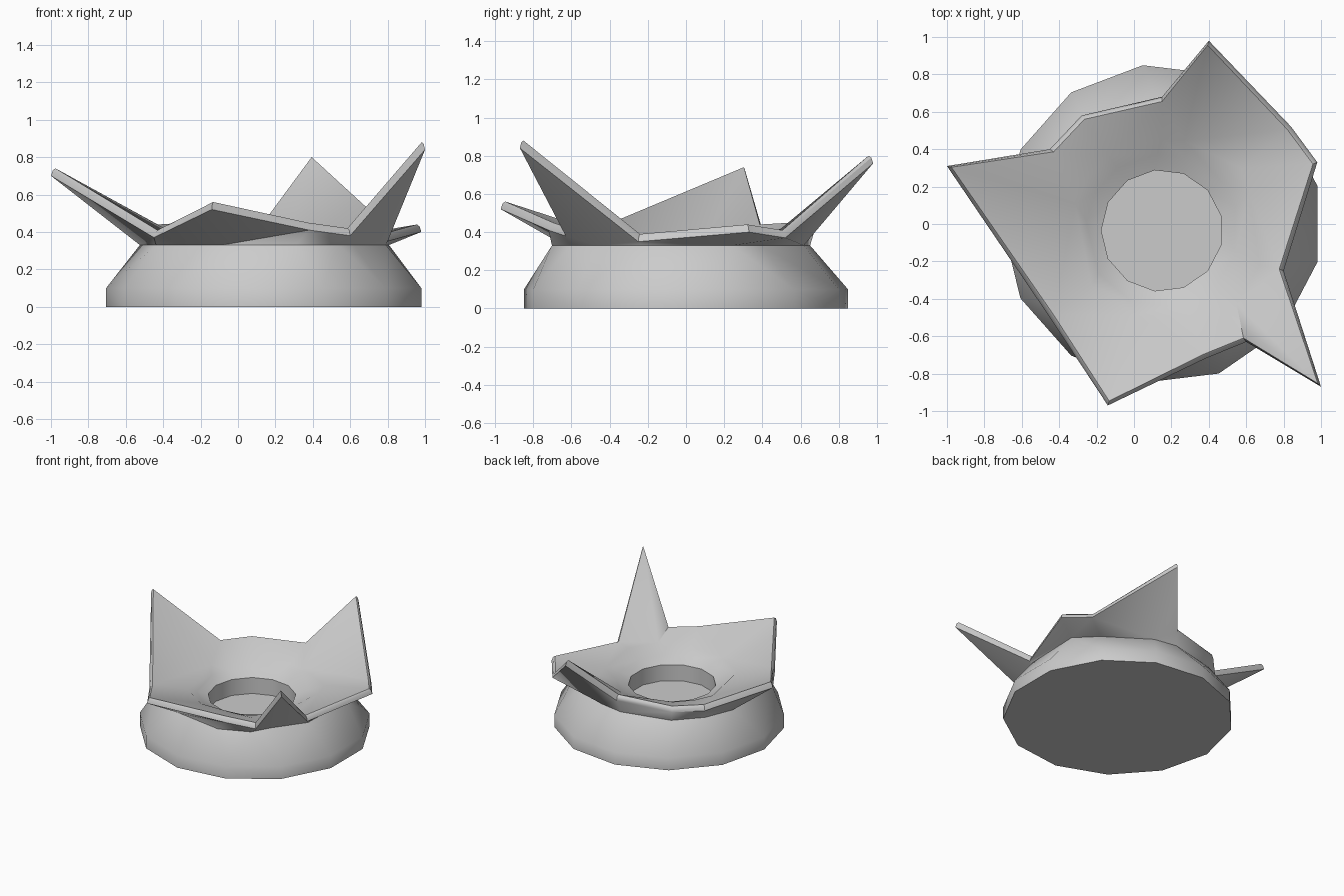
import bpy, bmesh, math
from mathutils import Vector

if "Cube" in bpy.data.objects:
    bpy.data.objects.remove(bpy.data.objects["Cube"])

CX, N = 0.15, 13
STEP = 2 * math.pi / N

# Spiky rim, one column per row: x, y, top height, waist radius, bowl ring radius
COLUMNS = [(0.98, 0.33, 0.44, 0.70, 0.50), (0.84, 0.52, 0.41, 0.64, 0.53),
           (0.40, 0.98, 0.80, 0.64, 0.48), (0.15, 0.68, 0.47, 0.65, 0.47),
           (-0.28, 0.58, 0.45, 0.69, 0.48), (-0.45, 0.40, 0.44, 0.69, 0.48),
           (-1.00, 0.31, 0.74, 0.69, 0.48), (-0.45, -0.50, 0.41, 0.74, 0.49),
           (-0.14, -0.97, 0.56, 0.68, 0.49), (0.38, -0.72, 0.45, 0.72, 0.49),
           (0.60, -0.63, 0.42, 0.72, 0.56), (1.00, -0.87, 0.88, 0.66, 0.57),
           (0.80, -0.25, 0.39, 0.68, 0.56)]

even = [(k + 0.5) * STEP for k in range(N)]
rim_ang = [math.atan2(c[1], c[0] - CX) % (2 * math.pi) for c in COLUMNS]
mid_ang = [(a + b) / 2 for a, b in zip(even, rim_ang)]
waist_ang = [0.2 * a + 0.8 * b for a, b in zip(even, rim_ang)]
waist_r = [c[3] for c in COLUMNS]
bowl_r = [c[4] for c in COLUMNS]


def ring(angles, radii, z, cy=0.0):
    if not isinstance(radii, list):
        radii = [radii] * N
    return [(CX + r * math.cos(a), cy + r * math.sin(a), z)
            for a, r in zip(angles, radii)]


def lip(inset, drop):
    """Rim loop moved inward by inset and down by drop."""
    pts = []
    for x, y, z, *_ in COLUMNS:
        d = Vector((CX - x, -y)).normalized() * inset
        pts.append((x + d.x, y + d.y, z - drop))
    return pts


# Stack of loops: foot, waist, rolled lip, then down into the bowl well
loops = [ring(even, 0.855, 0.0), ring(even, 0.855, 0.10),
         ring(waist_ang, waist_r, 0.33),
         lip(0.0, 0.04), lip(0.01, 0.01), lip(0.025, 0.0),
         ring(rim_ang, bowl_r, 0.375, -0.02),
         ring(mid_ang, 0.41, 0.335, -0.035),
         ring(even, 0.325, 0.30, -0.035), ring(even, 0.325, 0.17, -0.035)]

bm = bmesh.new()
rows = [[bm.verts.new(p) for p in loop] for loop in loops]
sides = []
for a, b in zip(rows, rows[1:]):
    for i in range(N):
        j = (i + 1) % N
        sides.append(bm.faces.new((a[i], a[j], b[j], b[i])))
bm.faces.new(rows[0][::-1])   # underside
bm.faces.new(rows[-1])        # bowl floor
# Short diagonals keep the spikes crisp
bmesh.ops.triangulate(bm, faces=sides, quad_method='SHORT_EDGE')
bmesh.ops.recalc_face_normals(bm, faces=bm.faces)

mesh = bpy.data.meshes.new("spiked_bowl")
bm.to_mesh(mesh)
bm.free()
bowl = bpy.data.objects.new("spiked_bowl", mesh)
bpy.context.collection.objects.link(bowl)
bpy.context.view_layer.objects.active = bowl
bowl.select_set(True)
bpy.ops.object.shade_smooth_by_angle(angle=math.radians(40))
